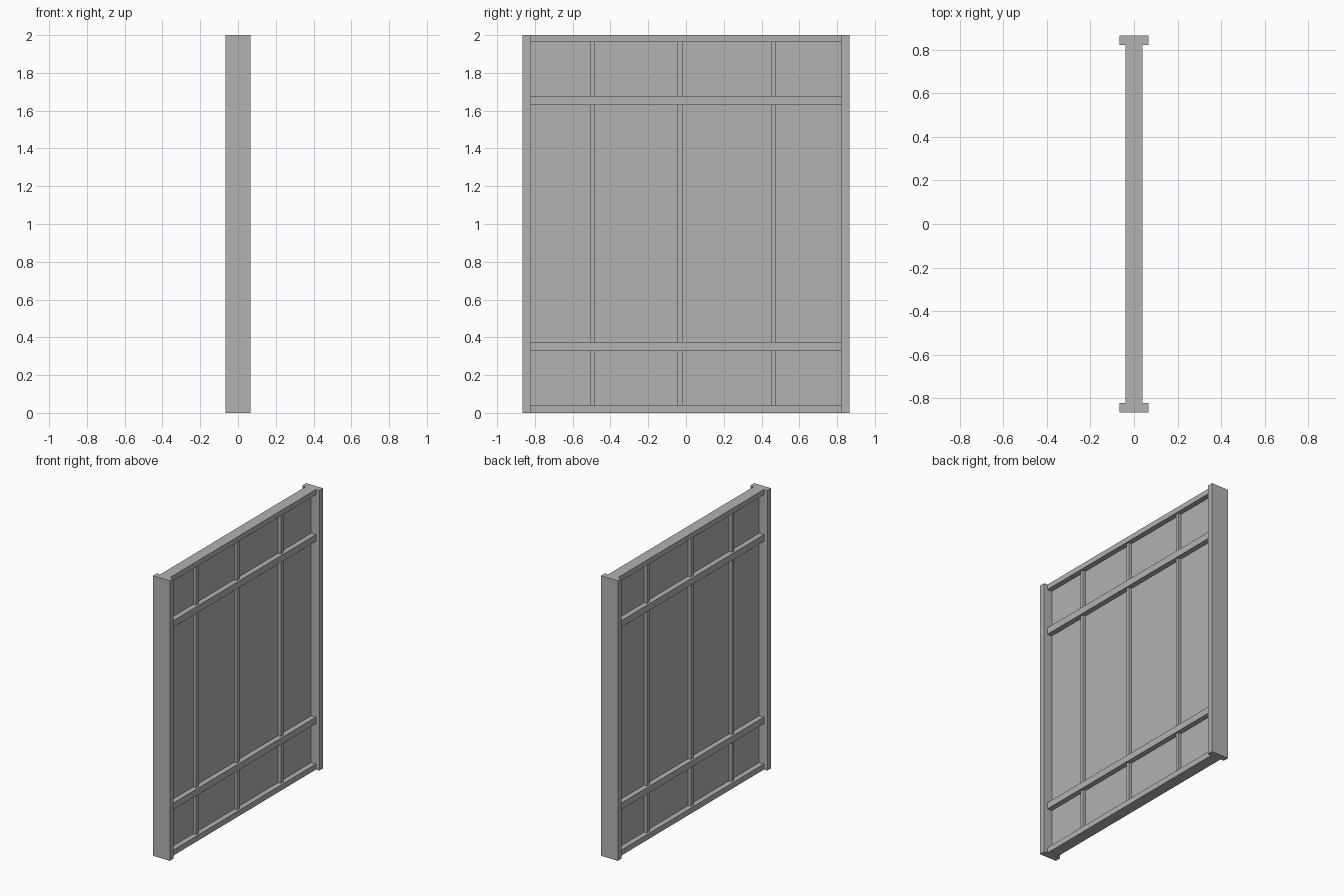
import bpy

cube = bpy.data.objects.get("Cube")
if cube:
    bpy.data.objects.remove(cube, do_unlink=True)

grey = bpy.data.materials.new("plain_grey")
grey.use_nodes = True
colour = (0.445, 0.445, 0.445, 1)
grey.diffuse_color = colour
grey.node_tree.nodes["Principled BSDF"].inputs["Base Color"].default_value = colour


def box(name, half_x, y, z):
    """Box centred on x = 0, spanning the given y and z ranges."""
    bpy.ops.mesh.primitive_cube_add(
        size=1, location=(0, sum(y) / 2, sum(z) / 2))
    obj = bpy.context.object
    obj.name = name
    obj.scale = (2 * half_x, y[1] - y[0], z[1] - z[0])
    bpy.ops.object.transform_apply(location=False, rotation=False, scale=True)
    obj.data.materials.append(grey)
    return obj


HEIGHT, OUTER, INNER = 2.0, 0.865, 0.822

# Wide side posts
box("front_post", 0.067, (-OUTER, -INNER), (0, HEIGHT))
box("back_post", 0.067, (INNER, OUTER), (0, HEIGHT))

# Horizontal rails
rails = [("bottom_rail", 0, 0.04), ("lower_rail", 0.328, 0.375),
         ("upper_rail", 1.63, 1.678), ("top_rail", 1.963, HEIGHT)]
for name, low, high in rails:
    box(name, 0.04, (-INNER, INNER), (low, high))

# Thin panel and slim bars filling each bay between rails
bays = ["lower", "middle", "upper"]
for bay, below, above in zip(bays, rails, rails[1:]):
    span = (below[2], above[1])
    box(bay + "_panel", 0.003, (-INNER, INNER), span)
    for place, y in (("front", -0.495), ("centre", -0.033), ("back", 0.463)):
        box(f"{bay}_{place}_bar", 0.025, (y - 0.0135, y + 0.0135), span)
